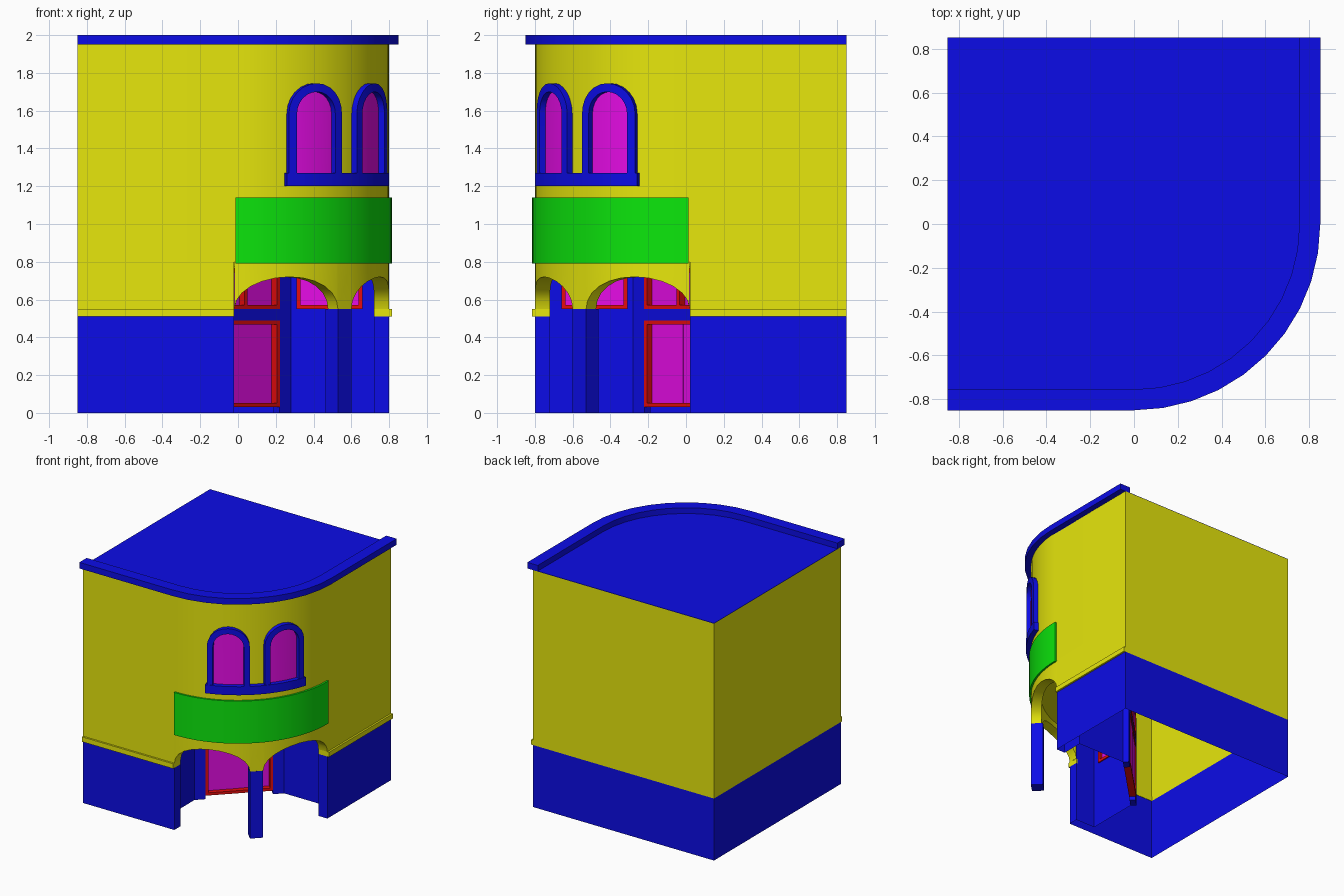
import bpy, bmesh
from math import sin, cos, pi, radians, degrees
from mathutils import Matrix, Vector

cube = bpy.data.objects.get("Cube")
if cube:
    bpy.data.objects.remove(cube, do_unlink=True)

HI, LO = 0.85, 0.004


def material(name, rgb):
    m = bpy.data.materials.new(name)
    m.use_nodes = True
    m.diffuse_color = (*rgb, 1)
    m.node_tree.nodes["Principled BSDF"].inputs["Base Color"].default_value = (*rgb, 1)
    return m


BLUE = material("blue", (LO, LO, HI))
YELLOW = material("yellow", (HI, HI, LO))
GREEN = material("green", (LO, HI, LO))
MAGENTA = material("magenta", (HI, LO, HI))
RED = material("red", (HI, LO, LO))

IDENT = Matrix.Identity(4)
DIAG = Matrix.Rotation(radians(45), 4, "Z")
# reflection across the diagonal of the rounded corner
SWAP = Matrix(((0, -1, 0, 0), (-1, 0, 0, 0), (0, 0, 1, 0), (0, 0, 0, 1)))


def finish(name, bm, mat, recalc=True):
    bmesh.ops.remove_doubles(bm, verts=bm.verts, dist=0.0002)
    if recalc:
        bmesh.ops.recalc_face_normals(bm, faces=bm.faces)
    for f in bm.faces:
        f.smooth = True
    me = bpy.data.meshes.new(name)
    bm.to_mesh(me)
    bm.free()
    me.set_sharp_from_angle(angle=radians(30))
    me.materials.append(mat)
    ob = bpy.data.objects.new(name, me)
    bpy.context.collection.objects.link(ob)
    return ob


def face(bm, pts):
    return bm.faces.new([bm.verts.new(p) for p in pts])


def polar(deg, r, z=None):
    a = radians(deg)
    p = (r * sin(a), -r * cos(a))
    return p if z is None else (*p, z)


def span(a, b, n):
    return [a + (b - a) * i / n for i in range(n + 1)]


def boxes(name, mat, M, *dims):
    """Boxes given as x0, x1, y0, y1, z0, z1 in the space of M."""
    bm = bmesh.new()
    for x0, x1, y0, y1, z0, z1 in dims:
        T = Matrix.Translation(((x0 + x1) / 2, (y0 + y1) / 2, (z0 + z1) / 2))
        S = Matrix.Diagonal((x1 - x0, y1 - y0, z1 - z0, 1))
        bmesh.ops.create_cube(bm, size=1, matrix=M @ T @ S)
    return finish(name, bm, mat)


def sheet(name, mat, path, z0, z1):
    """Upright thin wall along a plan path."""
    bm = bmesh.new()
    for a, b in zip(path, path[1:]):
        face(bm, [(*a, z0), (*b, z0), (*b, z1), (*a, z1)])
    return finish(name, bm, mat, False)


def prism(name, mat, outline, z0, z1):
    bm = bmesh.new()
    f = face(bm, [(*p, z0) for p in outline])
    ext = bmesh.ops.extrude_face_region(bm, geom=[f])["geom"]
    bmesh.ops.translate(bm, verts=[v for v in ext if isinstance(v, bmesh.types.BMVert)],
                        vec=(0, 0, z1 - z0))
    return finish(name, bm, mat)


def curved_bar(name, mat, angles, r0, r1, low, z1):
    """Bar bent round the corner; low(angle) is its underside height."""
    bm = bmesh.new()
    rings = [[polar(a, r0, low(a)), polar(a, r1, low(a)), polar(a, r1, z1), polar(a, r0, z1)]
             for a in angles]
    for p, q in zip(rings, rings[1:]):
        for i in range(4):
            j = (i + 1) % 4
            face(bm, [p[i], q[i], q[j], p[j]])
    face(bm, rings[0])
    face(bm, rings[-1])
    return finish(name, bm, mat)


def mirror_plan(pts):
    return [(-y, -x) for x, y in reversed(pts)]


# ---- main walls ----
BACK = (0.8, 0.85)
LEFT = (-0.85, -0.8)
REAR = (-0.85, 0.85)
arc = [polar(a, 0.8) for a in span(0, 90, 20)]
sheet("upper_wall", YELLOW, [REAR, LEFT] + arc + [BACK, REAR], 0.8, 1.95)
sheet("middle_wall", YELLOW, [(0.8, 0.02), BACK, REAR, LEFT, (-0.02, -0.8)], 0.51, 0.8)
sheet("base_wall", BLUE, [(0.72, 0.02), (0.8, 0.02), BACK, REAR, LEFT,
                          (-0.02, -0.8), (-0.02, -0.72)], 0, 0.51)

# ---- roof and raised edge ----
prism("roof", BLUE, [REAR, LEFT] + arc + [BACK], 1.945, 1.953)
rim = [(-0.85, -0.85)] + [polar(a, 0.85) for a in span(0, 90, 10)] + [(0.85, 0.85), (0.755, 0.85)]
rim += [polar(a, 0.755) for a in span(90, 0, 10)] + [(-0.85, -0.755)]
prism("roof_rim", BLUE, rim, 1.95, 2.0)

# ---- ledge and porch end walls, on both sides ----
side = [(-0.02, -0.72), (-0.2, -0.72), (-0.2, -0.28)]
for label, M in (("front", IDENT), ("side", SWAP)):
    boxes(label + "_ledge", YELLOW, M, (-0.85, -0.02, -0.815, -0.797, 0.51, 0.55),
          (-0.03, -0.02, -0.8, -0.72, 0.51, 0.55))

# ---- arches over the porch ----
HALF = 21.4


def arch_low(a):
    a = a if a <= 45 else 90 - a
    u = (a - 20) / HALF
    return 0.55 + 0.17 * max(0, 1 - u * u) ** 0.5


steps = [20 - HALF * cos(pi * i / 12) for i in range(13)]
steps += [90 - a for a in reversed(steps)]
curved_bar("porch_arches", YELLOW, steps, 0.72, 0.8, arch_low, 0.8)
boxes("porch_pillar", BLUE, DIAG, (-0.05, 0.05, -0.8, -0.705, 0, 0.55))

# ---- porch walls, ceiling ----
other = mirror_plan(side)
for label, pts, M in (("front", side, IDENT), ("side", other, SWAP)):
    sheet(label + "_porch_wall", BLUE, pts, 0, 0.55)
    # posts beside the high window
    boxes(label + "_porch_posts", BLUE, M, (-0.205, -0.2, -0.31, -0.28, 0.55, 0.77),
          (-0.205, -0.2, -0.72, -0.66, 0.55, 0.77), (-0.2, -0.02, -0.725, -0.72, 0.55, 0.77))
prism("porch_ceiling", YELLOW, side + other + [polar(a, 0.73) for a in span(90, 0, 12)], 0.765, 0.775)

# ---- diagonal entrance ----
EDGE, END = 0.255, 0.34
boxes("door_surround", BLUE, DIAG,
      (-END, -EDGE, -0.057, -0.01, 0, 0.77), (EDGE, END, -0.057, -0.01, 0, 0.77),
      (-EDGE, EDGE, -0.057, -0.01, 0.49, 0.55))


def framed(name, M, x0, x1, y0, y1, z0, z1, mullion=False):
    """Red frame with a thin glass pane set back in it."""
    t = 0.022
    bars = [(x0, x0 + t, y0, y1, z0, z1), (x1 - t, x1, y0, y1, z0, z1),
            (x0, x1, y0, y1, z0, z0 + t), (x0, x1, y0, y1, z1 - t, z1)]
    mid = (x0 + x1) / 2
    if mullion:
        bars.append((mid - t / 2, mid + t / 2, y0, y1, z0, z1))
    boxes(name + "_frame", RED, M, *bars)
    boxes(name + "_pane", MAGENTA, M, (x0 + 0.01, mid, y1 - 0.016, y1 - 0.008, z0 + 0.01, z1 - 0.01),
          (mid, x1 - 0.01, y1 - 0.013, y1 - 0.005, z0 + 0.01, z1 - 0.01))


framed("door", DIAG, -EDGE, EDGE, -0.06, -0.005, 0.03, 0.49)
framed("door_transom", DIAG, -EDGE, EDGE, -0.06, -0.005, 0.55, 0.765, True)
framed("right_transom", IDENT, 0.31, 0.66, 0.19, 0.225, 0.55, 0.765)
framed("left_transom", SWAP, 0.31, 0.66, 0.19, 0.225, 0.55, 0.765)

# ---- curved sign band and window sill ----
curved_bar("sign_band", GREEN, span(-1, 91, 20), 0.795, 0.815, lambda a: 0.79, 1.14)
curved_bar("window_sill", BLUE, span(18, 72, 12), 0.795, 0.84, lambda a: 1.2, 1.27)


# ---- arched windows ----
def arch_line(half, spring, n=12):
    pts = [(-half * cos(pi * i / n), spring + half * sin(pi * i / n)) for i in range(n + 1)]
    return [(-half, 1.265)] + pts + [(half, 1.265)]


def arched_window(name, centre):
    def bend(p, r):
        return polar(centre + degrees(p[0] / 0.82), r, p[1])
    outer, inner = arch_line(0.16, 1.585), arch_line(0.115, 1.585)
    bm = bmesh.new()
    loops = [[bend(p, r) for p in line] for line, r in
             ((outer, 0.795), (outer, 0.836), (inner, 0.836), (inner, 0.795))]
    for a, b in zip(loops, loops[1:]):
        for i in range(len(a) - 1):
            face(bm, [a[i], a[i + 1], b[i + 1], b[i]])
    finish(name + "_frame", bm, BLUE)
    # pane in upright strips that follow the wall curve
    bm = bmesh.new()
    top = inner[1:-1]
    for p, q in zip(top, top[1:]):
        face(bm, [bend((p[0], 1.265), 0.803), bend((q[0], 1.265), 0.803),
                  bend(q, 0.803), bend(p, 0.803)])
    finish(name + "_pane", bm, MAGENTA, False)


arched_window("front_window", 30)
arched_window("side_window", 60)
